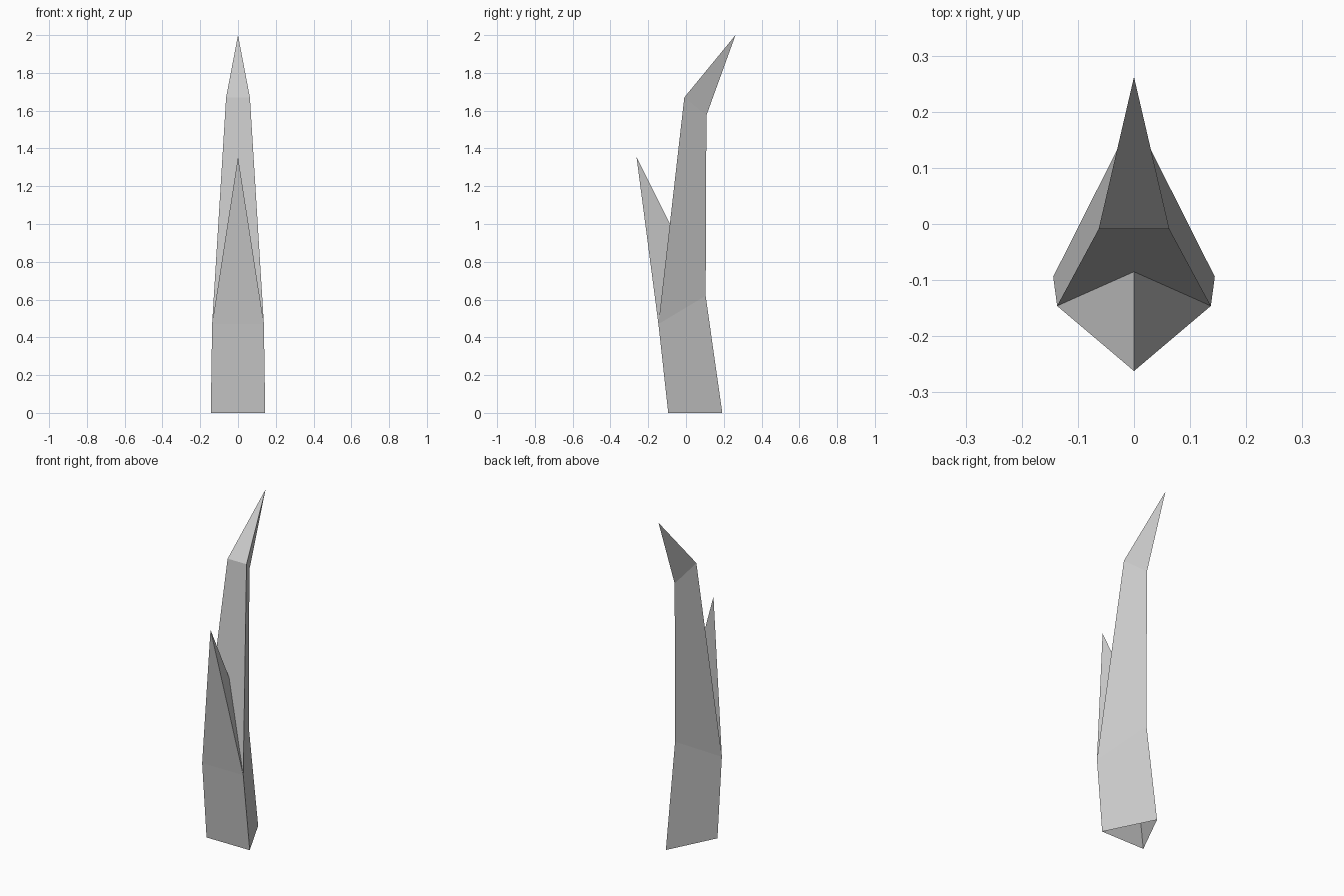
import bpy, bmesh

old = bpy.data.objects.get("Cube")
if old:
    bpy.data.objects.remove(old, do_unlink=True)

GREY = (0.6, 0.6, 0.6, 1)
mat = bpy.data.materials.new("pale grey")
mat.use_nodes = True
mat.diffuse_color = GREY
mat.node_tree.nodes["Principled BSDF"].inputs["Base Color"].default_value = GREY


def finish(name, bm):
    """Turn a bmesh into a flat shaded object."""
    mesh = bpy.data.meshes.new(name)
    bm.normal_update()
    bm.to_mesh(mesh)
    bm.free()
    mesh.materials.append(mat)
    obj = bpy.data.objects.new(name, mesh)
    bpy.context.collection.objects.link(obj)


# Triangular sections: half width, front y, front z, back y, back z
SECTIONS = [
    (0.144, -0.094, 0.0, 0.192, 0.0),
    (0.137, -0.146, 0.47, 0.104, 0.62),
    (0.063, -0.009, 1.67, 0.108, 1.575),
]
STALK_TIP = (0, 0.262, 2.0)
LEAF_TIP = (0, -0.262, 1.355)
NOTCH = (0, -0.085, 1.0)

# Bent stalk, hollow and open underneath
bm = bmesh.new()
rings = []
for w, fy, fz, by, bz in SECTIONS:
    rings.append([bm.verts.new(p) for p in ((-w, fy, fz), (w, fy, fz), (0, by, bz))])
tip = bm.verts.new(STALK_TIP)
notch = bm.verts.new(NOTCH)
for level, (low, high) in enumerate(zip(rings, rings[1:])):
    for i in range(3):
        j = (i + 1) % 3
        face = [low[i], low[j], high[j], high[i]]
        if level == 1 and i == 0:
            face.insert(1, notch)      # opening where the leaf joins
        bm.faces.new(face)
for i in range(3):
    bm.faces.new((rings[-1][i], rings[-1][(i + 1) % 3], tip))
finish("stalk", bm)

# Pointed leaf splitting off the front
bm = bmesh.new()
w, fy, fz = SECTIONS[1][:3]
right, left, point, root = [
    bm.verts.new(p) for p in ((-w, fy, fz), (w, fy, fz), LEAF_TIP, NOTCH)]
bm.faces.new((right, left, point))
bm.faces.new((left, root, point))
bm.faces.new((root, right, point))
finish("front_leaf", bm)
